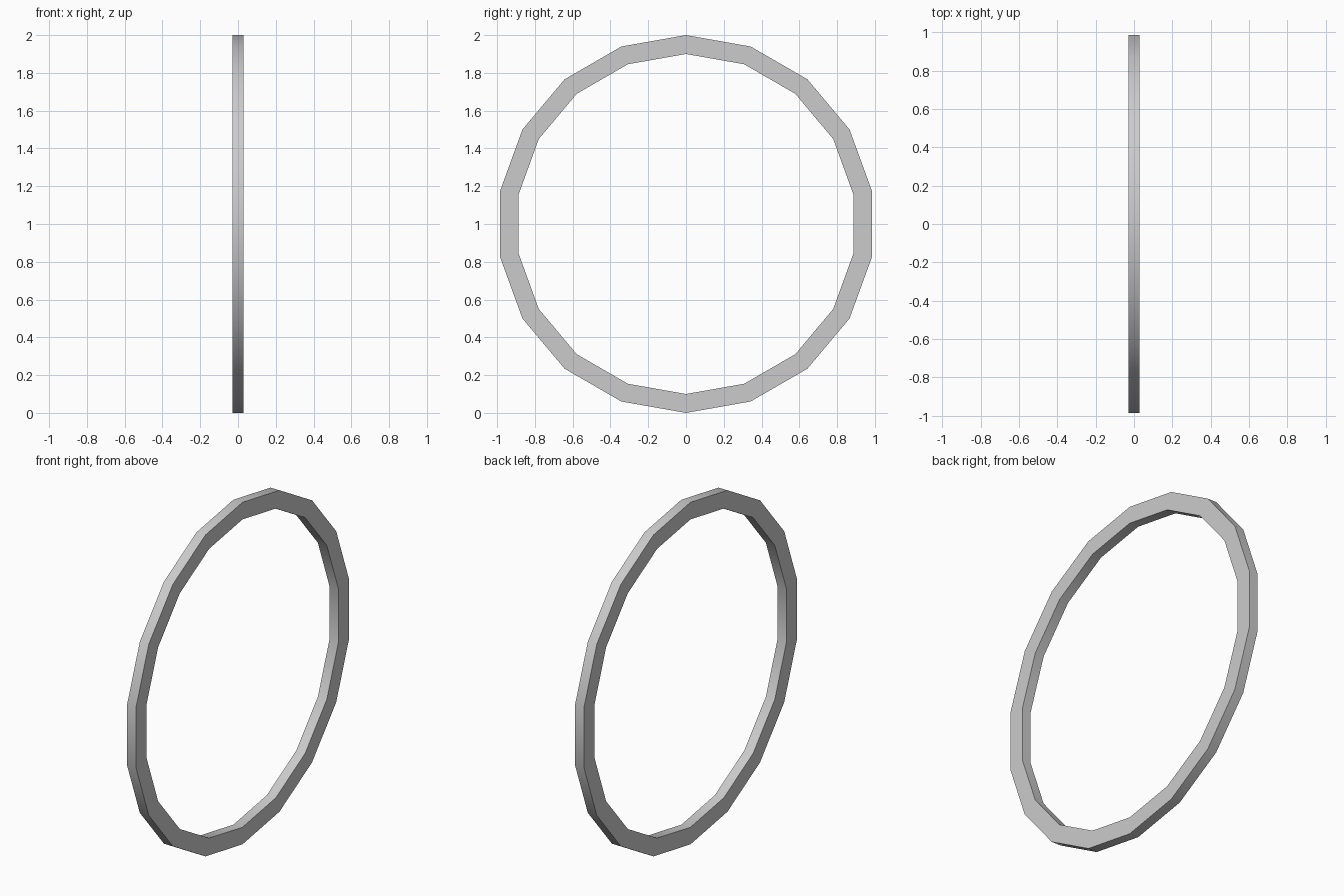
import bpy, bmesh, math
from mathutils import Vector

if "Cube" in bpy.data.objects:
    bpy.data.objects.remove(bpy.data.objects["Cube"])

SIDES = 18
OUTER, INNER, HALF_WIDTH = 1.0, 0.9, 0.029
CENTRE = Vector((0, 0, 1))

# Ring: rectangular cross-section spun around the x axis
bm = bmesh.new()
section = [(-HALF_WIDTH, INNER), (HALF_WIDTH, INNER), (HALF_WIDTH, OUTER), (-HALF_WIDTH, OUTER)]
verts = [bm.verts.new((x, 0, CENTRE.z + r)) for x, r in section]
edges = [bm.edges.new((verts[i], verts[(i + 1) % 4])) for i in range(4)]
bmesh.ops.spin(bm, geom=verts + edges, cent=CENTRE, axis=(1, 0, 0),
               angle=math.tau, steps=SIDES)
bmesh.ops.remove_doubles(bm, verts=bm.verts[:], dist=0.0005)
bmesh.ops.recalc_face_normals(bm, faces=bm.faces[:])

mesh = bpy.data.meshes.new("ring")
bm.to_mesh(mesh)
bm.free()
ring = bpy.data.objects.new("ring", mesh)
bpy.context.collection.objects.link(ring)

# Smooth around the ring, sharp at the rims
bpy.context.view_layer.objects.active = ring
ring.select_set(True)
bpy.ops.object.shade_smooth_by_angle(angle=math.radians(30))
